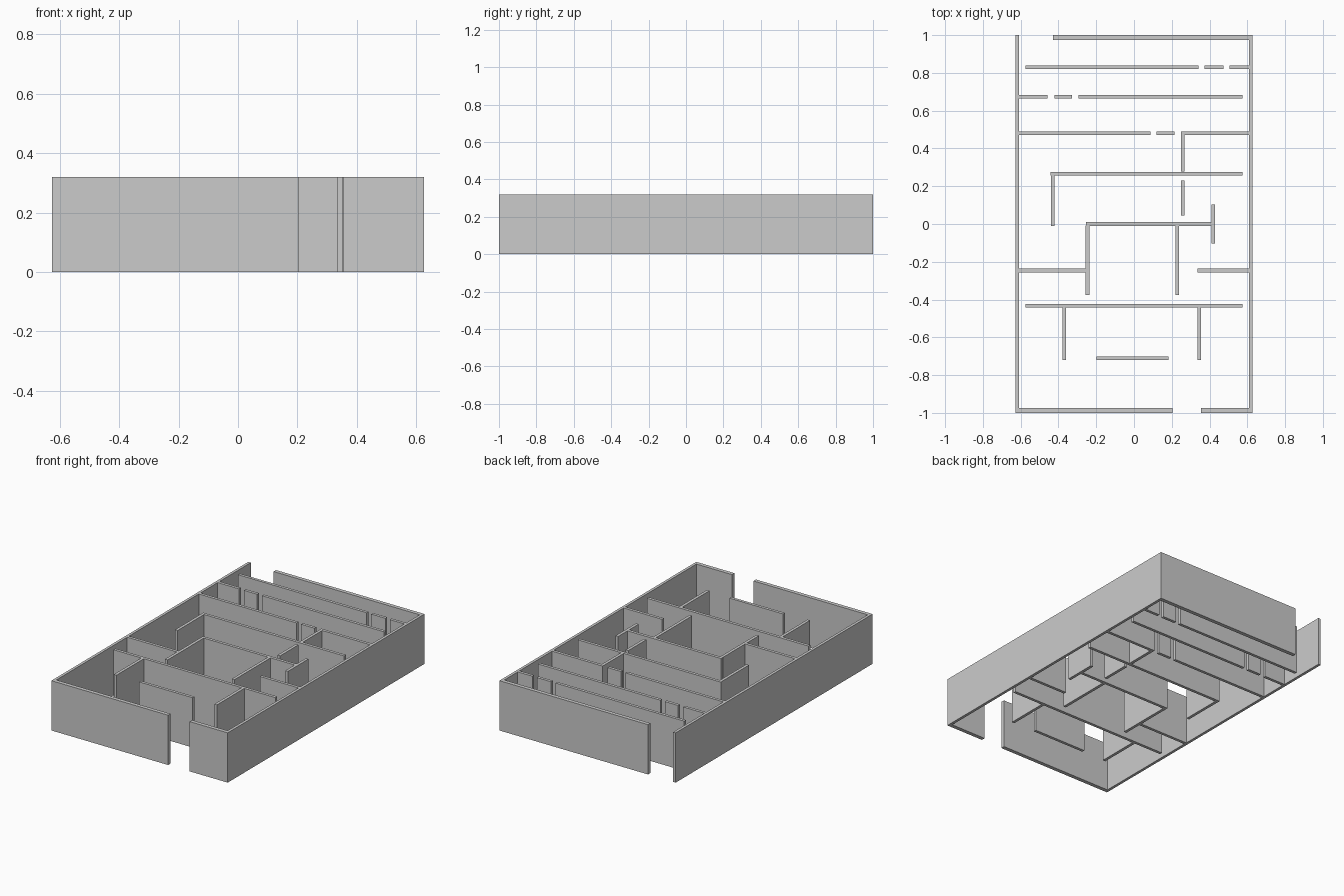
import bpy
import bmesh

cube = bpy.data.objects.get("Cube")
if cube:
    bpy.data.objects.remove(cube, do_unlink=True)

HEIGHT = 0.32
HALF_X, HALF_Y = 0.627, 1.0
SIDE_T, END_T, INNER_T = 0.018, 0.025, 0.019
INSIDE = HALF_X - SIDE_T   # inner face of the side walls

grey = bpy.data.materials.new("wall grey")
grey.use_nodes = True
colour = (0.6, 0.6, 0.6, 1)
grey.diffuse_color = colour
grey.node_tree.nodes["Principled BSDF"].inputs["Base Color"].default_value = colour


def wall(name, x0, x1, y0, y1):
    """Upright slab covering a rectangle of the plan."""
    bm = bmesh.new()
    bmesh.ops.create_cube(bm, size=1)
    for v in bm.verts:
        v.co = (x1 if v.co.x > 0 else x0,
                y1 if v.co.y > 0 else y0,
                HEIGHT if v.co.z > 0 else 0)
    mesh = bpy.data.meshes.new(name)
    bm.to_mesh(mesh)
    bm.free()
    mesh.materials.append(grey)
    bpy.context.collection.objects.link(bpy.data.objects.new(name, mesh))


def cross_wall(name, y, *spans):
    """Wall running left to right, broken into pieces by doorways."""
    for i, (a, b) in enumerate(spans, 1):
        wall(f"{name}_{i}", a, b, y - INNER_T / 2, y + INNER_T / 2)


def long_wall(name, x, y0, y1):
    """Wall running front to back."""
    wall(name, x - INNER_T / 2, x + INNER_T / 2, y0, y1)


# Outer shell with front and back openings
wall("right_outer_wall", -HALF_X, -INSIDE, -HALF_Y, HALF_Y)
wall("left_outer_wall", INSIDE, HALF_X, -HALF_Y, HALF_Y)
wall("back_outer_wall", -0.43, INSIDE, HALF_Y - END_T, HALF_Y)
wall("front_outer_wall_right", -INSIDE, 0.203, -HALF_Y, -HALF_Y + END_T)
wall("front_outer_wall_left", 0.356, INSIDE, -HALF_Y, -HALF_Y + END_T)

# Back corridors with narrow piers between doorways
cross_wall("back_corridor_wall", 0.83,
           (-0.575, 0.341), (0.373, 0.473), (0.505, INSIDE))
cross_wall("second_corridor_wall", 0.673,
           (-INSIDE, -0.458), (-0.422, -0.328), (-0.295, 0.575))
cross_wall("third_corridor_wall", 0.481,
           (-INSIDE, 0.087), (0.119, 0.214), (0.25, INSIDE))

# Middle rooms
cross_wall("middle_wall", 0.267, (-0.441, 0.575))
long_wall("middle_wall_return", -0.431, -0.01, 0.26)
long_wall("passage_wall_back", 0.259, 0.277, 0.472)
long_wall("passage_wall_front", 0.259, 0.045, 0.23)
cross_wall("centre_room_wall", 0, (-0.255, 0.41))
long_wall("centre_room_end", 0.419, -0.104, 0.104)
for side, x in (("right", -0.246), ("left", 0.229)):
    long_wall(f"centre_room_{side}_side", x, -0.376, -0.009)
cross_wall("side_stub_wall", -0.246, (-INSIDE, -0.255), (0.335, INSIDE))

# Entrance hall and its screen
cross_wall("hall_wall", -0.433, (-0.575, 0.575))
for side, x in (("right", -0.369), ("left", 0.345)):
    long_wall(f"hall_{side}_side", x, -0.72, -0.442)
cross_wall("hall_screen", -0.711, (-0.199, 0.182))
